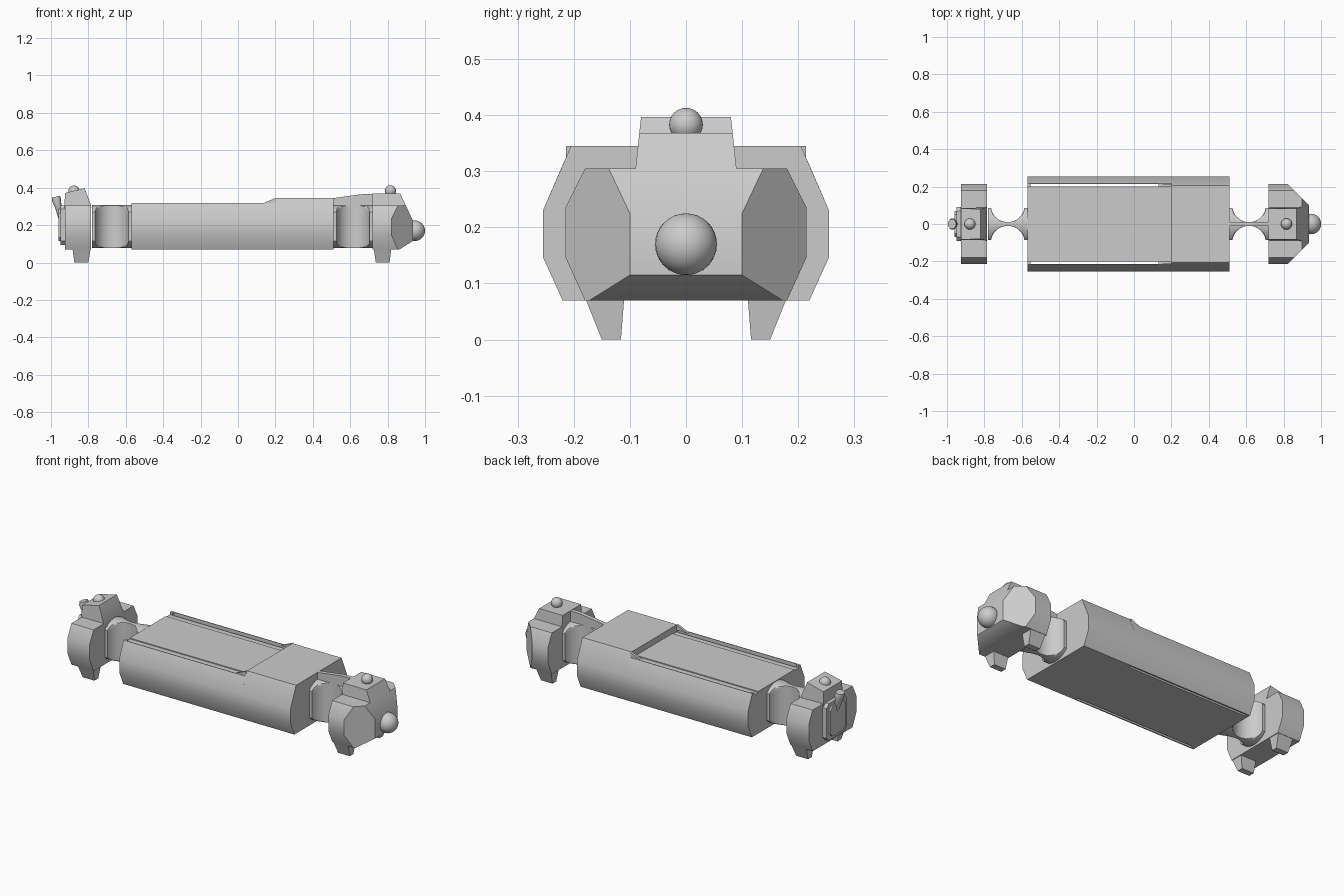
import bpy, bmesh, math
from mathutils import Vector, Matrix

if "Cube" in bpy.data.objects:
    bpy.data.objects.remove(bpy.data.objects["Cube"], do_unlink=True)

grey = bpy.data.materials.new("light grey")
grey.use_nodes = True
COLOUR = (0.6, 0.6, 0.6, 1)
grey.diffuse_color = COLOUR
grey.node_tree.nodes["Principled BSDF"].inputs["Base Color"].default_value = COLOUR


def finish(name, bm):
    """Turn a bmesh into a grey object, smooth with sharp edges kept."""
    bmesh.ops.recalc_face_normals(bm, faces=bm.faces[:])
    mesh = bpy.data.meshes.new(name)
    bm.to_mesh(mesh)
    bm.free()
    mesh.materials.append(grey)
    for p in mesh.polygons:
        p.use_smooth = True
    mesh.set_sharp_from_angle(angle=math.radians(35))
    obj = bpy.data.objects.new(name, mesh)
    bpy.context.collection.objects.link(obj)
    return obj


def loft(rings):
    """Skin closed rings of equal length and cap both ends."""
    bm = bmesh.new()
    loops = [[bm.verts.new(p) for p in ring] for ring in rings]
    n = len(loops[0])
    for a, b in zip(loops, loops[1:]):
        for i in range(n):
            j = (i + 1) % n
            bm.faces.new((a[i], a[j], b[j], b[i]))
    bm.faces.new(loops[0])
    bm.faces.new(loops[-1])
    return bm


def along_x(profile, x0, x1):
    return loft([[(x, y, z) for y, z in profile] for x in (x0, x1)])


def along_y(profile, y0, y1):
    return loft([[(x, y, z) for x, z in profile] for y in (y0, y1)])


def mirrored(half):
    return half + [(-y, z) for y, z in reversed(half)]


def cut(bm, point, normal):
    """Slice away everything on the normal side of a plane and cap it."""
    bmesh.ops.bisect_plane(bm, geom=bm.verts[:] + bm.edges[:] + bm.faces[:],
                           plane_co=point, plane_no=normal, clear_outer=True)
    bmesh.ops.holes_fill(bm, edges=[e for e in bm.edges if e.is_boundary])


def ball(name, centre, radius):
    bm = bmesh.new()
    bmesh.ops.create_uvsphere(bm, u_segments=32, v_segments=16, radius=radius,
                              matrix=Matrix.Translation(centre))
    finish(name, bm)


# Main body: raised front block, rear cap, open bed and side rails
SIDE = [(0.22, 0.07), (0.255, 0.147), (0.255, 0.23)]
finish("body_front_block", along_x(mirrored(SIDE + [(0.205, 0.345)]), 0.2, 0.51))
rear_top = [(0.217, 0.318), (0.2, 0.318), (0.2, 0.305)]
finish("body_rear_cap", along_x(mirrored(SIDE + rear_top), -0.57, -0.553))
finish("bed", along_x(mirrored([(0.2, 0.07), (0.2, 0.305)]), -0.553, 0.2))
finish("bed_panel", along_x(mirrored([(0.163, 0.3), (0.163, 0.31)]), -0.57, 0.2))
for s, side in ((1, "left"), (-1, "right")):
    rail = [(0.213, 0.07)] + SIDE + [(0.217, 0.318), (0.213, 0.318)]
    finish(side + "_rail", along_x([(s * y, z) for y, z in rail], -0.553, 0.2))
    ramp = along_y([(0.13, 0.315), (0.2, 0.315), (0.2, 0.345)], s * 0.2, s * 0.214)
    finish(side + "_rail_ramp", ramp)


# Joints: round bars scooped on both sides to a thin web
def joint(name, x0, x1):
    mid, radius, scoop, centre = (x0 + x1) / 2, 0.115, 0.09, 0.1
    reach = math.sqrt(scoop ** 2 - (centre - 0.085) ** 2)
    steps = [-math.cos(math.pi * i / 20) * reach for i in range(21)]
    stations = [x0 - mid] + steps + [x1 - mid]
    rings = []
    for dx in stations:
        w = 0.085
        if abs(dx) <= reach:
            w = min(w, centre - math.sqrt(max(0, scoop ** 2 - dx ** 2)))
        ring = []
        for k in range(64):
            t = math.tau * (k + 0.5) / 64
            y = max(-w, min(w, radius * math.cos(t)))
            ring.append((mid + dx, y, 0.192 + radius * math.sin(t)))
        rings.append(ring)
    finish(name, loft(rings))


joint("front_joint", 0.51, 0.72)
joint("rear_joint", -0.78, -0.57)
finish("joint_spine", along_y([(0.5, 0.29), (0.74, 0.29), (0.74, 0.367),
                               (0.66, 0.365), (0.5, 0.343)], -0.012, 0.012))

# Heads: faceted collars, the front one chamfered into a nose
HEAD = mirrored([(0.18, 0.07), (0.215, 0.147), (0.215, 0.235), (0.18, 0.305)])
SLOPE = (0.148, 0, 0.07)
front = along_x(HEAD, 0.72, 0.935)
for s in (1, -1):
    cut(front, Vector((0.935, s * 0.1, 0.2)), Vector((1, s, 0)))
cut(front, Vector((0.935, 0, 0.115)), Vector((0.045, 0, -0.072)))
cut(front, Vector((0.935, 0, 0.225)), Vector(SLOPE))
finish("front_head", front)
finish("rear_head", along_x(HEAD, -0.925, -0.785))


# Turrets: blocks that narrow towards the top
def turret(name, profile):
    bm = along_y(profile, -0.09, 0.09)
    for v in bm.verts:
        v.co.y *= 1 - 1.2 * max(0, v.co.z - 0.305)
    finish(name, bm)


turret("front_turret", [(0.72, 0.29), (0.904, 0.29), (0.897, 0.305),
                        (0.868, 0.368), (0.72, 0.368)])
turret("rear_turret", [(-0.93, 0.25), (-0.785, 0.25), (-0.785, 0.305),
                       (-0.82, 0.397), (-0.925, 0.372)])
ball("front_dome", (0.815, 0, 0.383), 0.03)
ball("rear_dome", (-0.877, 0, 0.382), 0.03)
ball("nose_ball", (0.945, 0, 0.17), 0.055)

# Feet: four tapered stubs
for end, top, low in (("front", (0.725, 0.82), (0.737, 0.81)),
                      ("rear", (-0.885, -0.788), (-0.875, -0.8))):
    for s, side in ((1, "left"), (-1, "right")):
        rings = []
        for (x0, x1), y0, y1, z in ((low, 0.116, 0.15, 0), (top, 0.11, 0.18, 0.075)):
            rings.append([(x0, s * y0, z), (x1, s * y0, z),
                          (x1, s * y1, z), (x0, s * y1, z)])
        finish(f"{end}_{side}_foot", loft(rings))

# Rear hatch with clipped corners, and the tapered knob leaning off it
for name, w, x in (("hatch_frame", 0.09, -0.95), ("hatch_panel", 0.07, -0.96)):
    c, h = 0.02, w + 0.015
    hatch = mirrored([(w - c, 0.2 - h), (w, 0.2 - h + c),
                      (w, 0.2 + h - c), (w - c, 0.2 + h)])
    finish(name, along_x(hatch, x, -0.92))

knob = []
for x, z, r in ((-0.948, 0.22, 0.008), (-0.962, 0.3, 0.022),
                (-0.97, 0.335, 0.03), (-0.973, 0.352, 0.026)):
    knob.append([(x + 0.8 * r * math.cos(math.tau * k / 24),
                  r * math.sin(math.tau * k / 24),
                  z + 0.2 * r * math.cos(math.tau * k / 24)) for k in range(24)])
finish("rear_knob", loft(knob))
